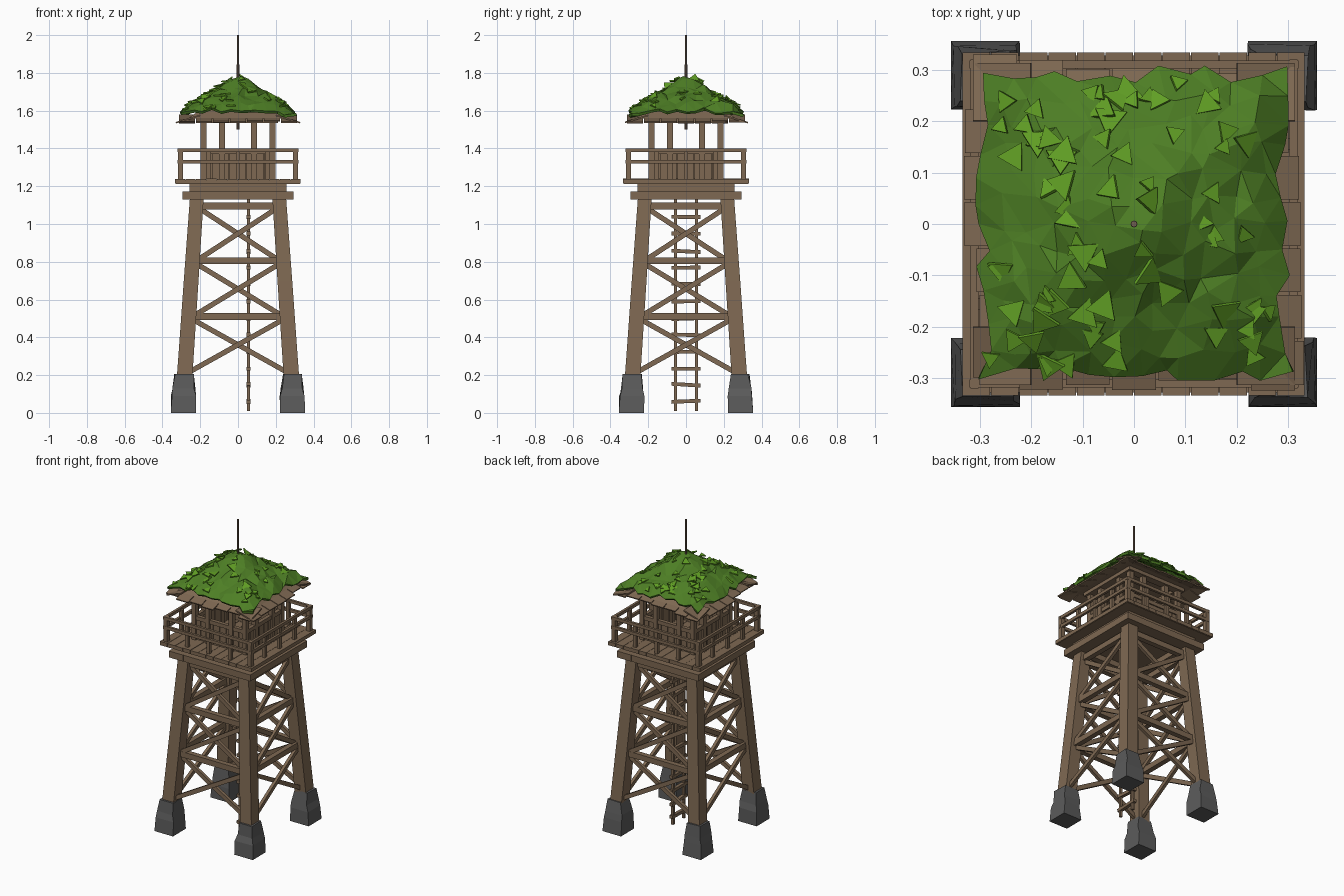
import bpy, bmesh, math, random
from mathutils import Vector, Matrix

random.seed(7)
rnd = random.uniform
cube = bpy.data.objects.get("Cube")
if cube:
    bpy.data.objects.remove(cube, do_unlink=True)


def material(name, rgb):
    m = bpy.data.materials.new(name)
    m.use_nodes = True
    m.diffuse_color = (*rgb, 1)
    m.node_tree.nodes["Principled BSDF"].inputs["Base Color"].default_value = (*rgb, 1)
    return m


WOOD = material("weathered wood", (0.21, 0.14, 0.085))
STONE = material("grey stone", (0.105, 0.105, 0.105))
GRASS = material("roof grass", (0.075, 0.21, 0.018))
TUFT = material("light grass", (0.12, 0.35, 0.018))
POLE = material("pole wood", (0.17, 0.115, 0.08))


def part(name, mat, build, turns=1):
    """Build a mesh part, optionally repeated by quarter turns about z."""
    bm = bmesh.new()
    for k in range(turns):
        old = set(bm.verts)
        build(bm)
        new = [v for v in bm.verts if v not in old]
        bmesh.ops.rotate(bm, verts=new, matrix=Matrix.Rotation(k * math.pi / 2, 3, 'Z'))
    bmesh.ops.recalc_face_normals(bm, faces=bm.faces)
    mesh = bpy.data.meshes.new(name)
    bm.to_mesh(mesh)
    bm.free()
    mesh.materials.append(mat)
    ob = bpy.data.objects.new(name, mesh)
    bpy.context.collection.objects.link(ob)
    return ob


def box(bm, x, y, z):
    """Box from (low, high) ranges."""
    lo, hi = Vector((x[0], y[0], z[0])), Vector((x[1], y[1], z[1]))
    m = Matrix.Translation((lo + hi) / 2) @ Matrix.Diagonal((*(hi - lo), 1))
    return bmesh.ops.create_cube(bm, size=1, matrix=m)["verts"]


def beam(bm, p, q, width, depth, normal=(0, -1, 0)):
    """Rectangular bar from p to q, with its depth along normal."""
    p, q = Vector(p), Vector(q)
    d = (q - p).normalized()
    side = d.cross(Vector(normal)).normalized()
    axes = Matrix((side, side.cross(d), d)).transposed().to_4x4()
    scale = Matrix.Diagonal((width, depth, (q - p).length, 1))
    bmesh.ops.create_cube(bm, size=1, matrix=Matrix.Translation((p + q) / 2) @ axes @ scale)


def taper(bm, rings):
    """Square column through (centre, half width, z) rings, on the diagonal."""
    loops = [[bm.verts.new((c + sx * h, c + sy * h, z))
              for sx, sy in ((-1, -1), (1, -1), (1, 1), (-1, 1))] for c, h, z in rings]
    for a, b in zip(loops, loops[1:]):
        for i in range(4):
            bm.faces.new((a[i], a[i - 1], b[i - 1], b[i]))
    bm.faces.new(loops[0])
    bm.faces.new(loops[-1])
    return [v for loop in loops for v in loop]


def leg_centre(z):
    return 0.282 - (z - 0.2) * 0.068


# Stone footings with chipped middles
def footing(bm):
    for v in taper(bm, ((0.289, 0.067, 0), (0.288, 0.062, 0.09), (0.287, 0.056, 0.13), (0.286, 0.047, 0.205))):
        if v.co.z > 0.01:
            v.co += Vector((rnd(-1, 1), rnd(-1, 1), 0)) * 0.006


part("stone_footings", STONE, footing, 4)

# Leaning legs
part("legs", WOOD, lambda bm: taper(bm, ((leg_centre(0.18), 0.041, 0.18), (leg_centre(0.7), 0.039, 0.7),
                                         (leg_centre(1.19), 0.036, 1.19))), 4)


# Horizontal ties and crossed braces
def bracing(bm):
    levels = (0.215, 0.51, 0.805, 1.095)
    for low, high in zip(levels, levels[1:]):
        a, b = leg_centre(low), leg_centre(high)
        beam(bm, (-b, -b, high), (b, -b, high), 0.036, 0.034)
        for s in (-1, 1):
            shift = s * 0.008
            beam(bm, (s * (a - 0.02), -a + shift, low), (-s * (b - 0.02), -b + shift, high - 0.015), 0.027, 0.02)


part("cross_braces", WOOD, bracing, 4)


# Ladder
def ladder(bm):
    for y in (-0.056, 0.056):
        beam(bm, (0.055, y, 0.01), (0.055, y, 1.2), 0.015, 0.015)
    for i in range(12):
        z = 0.06 + i * 0.0885
        beam(bm, (0.055, -0.076, z + rnd(-0.006, 0.006)), (0.055, 0.076, z + rnd(-0.006, 0.006)),
             0.02, 0.022, (1, 0, 0))


part("ladder", WOOD, ladder)

# Support frame and floor
part("support_frame", WOOD, lambda bm: box(bm, (-0.295, 0.295), (-0.294, -0.19), (1.13, 1.172)), 4)
part("floor_joists", WOOD, lambda bm: box(bm, (-0.257, 0.257), (-0.257, 0.257), (1.165, 1.217)))


def deck(bm):
    box(bm, (-0.327, 0.327), (-0.327, 0.327), (1.213, 1.232))
    count = 12
    step = 0.666 / count
    for i in range(count):
        x = -0.333 + i * step
        box(bm, (x, x + step - 0.002), (-0.333, 0.333), (1.215, 1.24 + rnd(-0.002, 0.001)))


part("deck", WOOD, deck)


# Railing
def railing(bm):
    box(bm, (-0.318, -0.29), (-0.318, -0.29), (1.235, 1.4))
    for x in (-0.155, 0, 0.155):
        box(bm, (x - 0.011, x + 0.011), (-0.31, -0.29), (1.235, 1.39))
    for z in (1.33, 1.39):
        box(bm, (-0.32, 0.32), (-0.318, -0.302), (z - 0.01, z + 0.01))


part("railing", WOOD, railing, 4)


# Cabin walls and roof posts
def cabin_wall(bm):
    count = 8
    step = 0.37 / count
    for i in range(count):
        x = -0.185 + i * step
        box(bm, (x, x + step - 0.003), (-0.187, -0.173 + rnd(-0.003, 0.003)), (1.235, 1.375))
    box(bm, (-0.19, 0.19), (-0.195, -0.17), (1.37, 1.395))


part("cabin_walls", WOOD, cabin_wall, 4)


def cabin_posts(bm):
    for x in (-0.183, -0.085, 0.085):
        box(bm, (x - 0.015, x + 0.015), (-0.198, -0.168), (1.235, 1.545))
    box(bm, (-0.212, 0.212), (-0.212, -0.165), (1.535, 1.56))


part("cabin_posts", WOOD, cabin_posts, 4)


# Roof deck under the grass, with ragged eave planks
def roof_core(bm):
    cone = bmesh.ops.create_cone(bm, cap_ends=True, segments=4, radius1=0.265 * math.sqrt(2), radius2=0.02,
                                 depth=0.18, matrix=Matrix.Translation((0, 0, 1.648)))
    bmesh.ops.rotate(bm, verts=cone["verts"], matrix=Matrix.Rotation(math.pi / 4, 3, 'Z'))


part("roof_deck", WOOD, roof_core)


def eave_planks(bm):
    for i in range(7):
        x = -0.27 + i * 0.09
        reach = rnd(0.29, 0.33)
        beam(bm, (x, -0.2, 1.575), (x, -reach, 1.575 - (reach - 0.2) * 0.3), 0.085, 0.008, (0, 0, 1))


part("eave_planks", WOOD, eave_planks, 4)

# Overgrown roof
PROFILE = ((0, 1.785), (0.07, 1.755), (0.13, 1.7), (0.24, 1.645), (0.31, 1.59), (0.5, 1.56))


def roof_height(x, y):
    d = 0.85 * max(abs(x), abs(y)) + 0.15 * math.hypot(x, y)
    for (d0, z0), (d1, z1) in zip(PROFILE, PROFILE[1:]):
        if d <= d1:
            return z0 + (z1 - z0) * (d - d0) / (d1 - d0)
    return PROFILE[-1][1]


def grass_sheet(bm):
    bmesh.ops.create_grid(bm, x_segments=12, y_segments=12, size=0.292)
    for v in bm.verts:
        x, y = v.co.x + rnd(-0.017, 0.017), v.co.y + rnd(-0.017, 0.017)
        v.co = (x, y, roof_height(x, y) + rnd(-0.012, 0.012))
    bmesh.ops.triangulate(bm, faces=bm.faces)


sheet = part("grass_roof", GRASS, grass_sheet)
thick = sheet.modifiers.new("thickness", 'SOLIDIFY')
thick.thickness = 0.016
thick.offset = -1


# Leafy shards poking out of the grass
def tufts(bm):
    for i in range(75):
        x, y = rnd(-0.28, 0.28), rnd(-0.28, 0.28)
        size = rnd(0.018, 0.036)
        tilt = (Matrix.Translation((x, y, roof_height(x, y) + 0.006))
                @ Matrix.Rotation(math.atan2(y, x) + rnd(-0.9, 0.9), 4, 'Z')
                @ Matrix.Rotation(rnd(0.1, 0.75), 4, 'Y') @ Matrix.Rotation(rnd(0, 2), 4, 'Z'))
        bmesh.ops.create_cone(bm, cap_ends=True, segments=3, radius1=size, radius2=size,
                              depth=0.007, matrix=tilt)


part("grass_tufts", TUFT, tufts)

# Roof pole
part("roof_pole", POLE, lambda bm: bmesh.ops.create_cone(
    bm, cap_ends=True, segments=8, radius1=0.008, radius2=0.006, depth=0.5,
    matrix=Matrix.Translation((0, 0, 1.75))))
